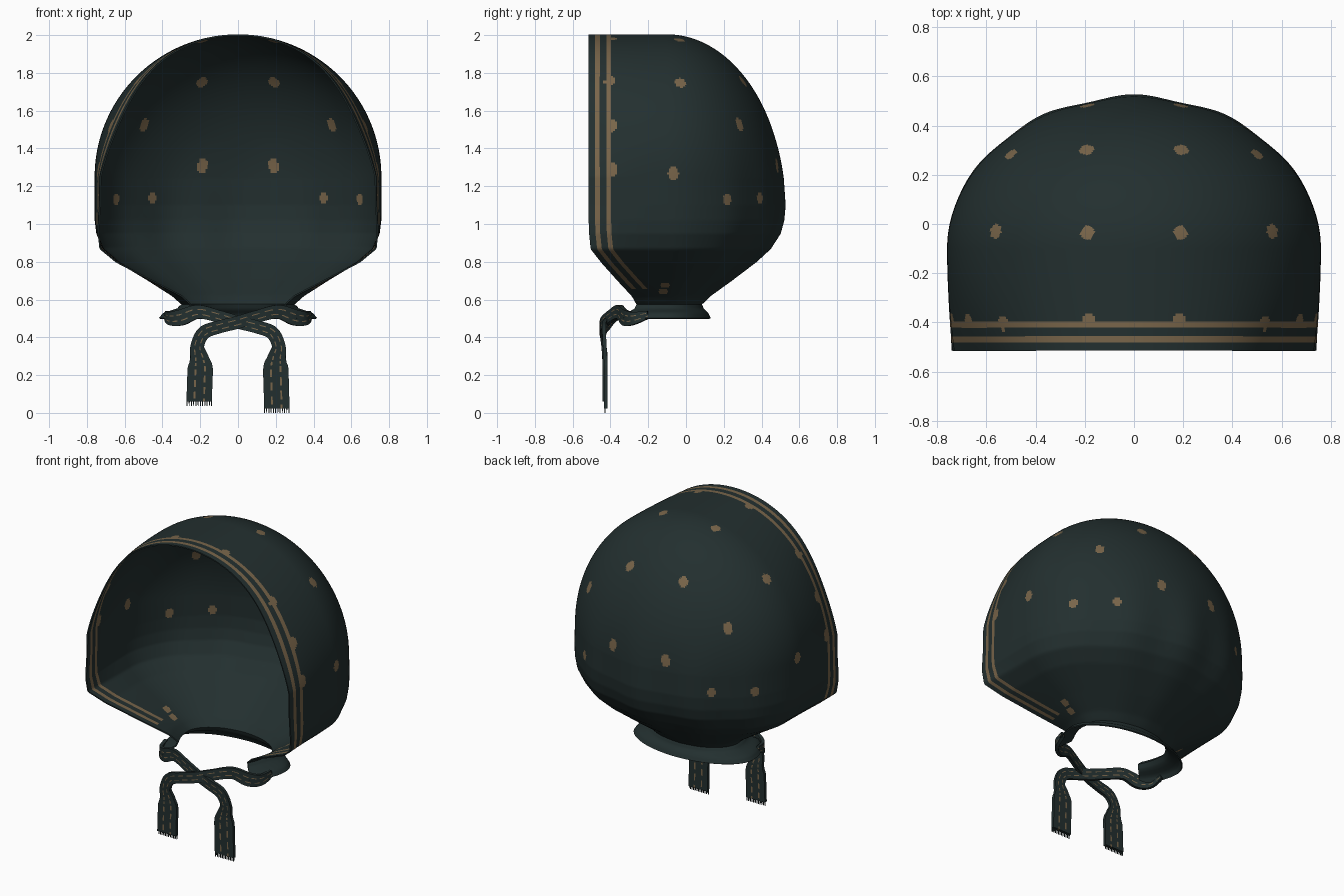
import bpy, bmesh, math
from mathutils import Vector

if "Cube" in bpy.data.objects:
    bpy.data.objects.remove(bpy.data.objects["Cube"])


def material(name, rgb):
    m = bpy.data.materials.new(name)
    m.diffuse_color = (*rgb, 1)
    m.use_nodes = True
    m.node_tree.nodes["Principled BSDF"].inputs["Base Color"].default_value = m.diffuse_color
    return m


CLOTH = material("dark_teal_cloth", (0.0165, 0.0285, 0.0285))
GOLD = material("dull_gold", (0.19, 0.13, 0.068))


def finish(bm, name, thick):
    me = bpy.data.meshes.new(name)
    bm.to_mesh(me)
    bm.free()
    ob = bpy.data.objects.new(name, me)
    bpy.context.collection.objects.link(ob)
    me.materials.append(CLOTH)
    me.materials.append(GOLD)
    bpy.context.view_layer.objects.active = ob
    ob.select_set(True)
    if thick:
        mod = ob.modifiers.new("thickness", "SOLIDIFY")
        mod.thickness, mod.offset = thick, 0
        bpy.ops.object.modifier_apply(modifier=mod.name)
    bpy.ops.object.shade_smooth_by_angle(angle=math.radians(50))
    ob.select_set(False)
    return ob


# Hood sections: z, front half width, middle half width, front y, back y
LOW = [(1.25, .727, .755, -.515, .51), (1.1, .73, .756, -.515, .518),
       (1.02, .735, .755, -.515, .51), (.95, .738, .746, -.513, .49),
       (.87, .73, .715, -.505, .44),
       (.8, .645, .635, -.45, .365), (.7, .455, .47, -.36, .235),
       (.62, .30, .345, -.285, .125), (.575, .25, .295, -.26, .08),
       (.55, .26, .32, -.27, .09), (.525, .30, .395, -.31, .115),
       (.5, .31, .415, -.33, .128)]


def section(z):
    if z >= 1.25:
        k = (z - 1.25) / .75
        w = .755 * math.sqrt(max(0, 1 - k * k))
        yb = -.1 + .618 * math.sqrt(max(0, 1 - ((z - 1.1) / .9) ** 2))
        return w * (.963 - .07 * math.sin(math.pi * k)), w, -.515, yb
    for a, b in zip(LOW, LOW[1:]):
        if z >= b[0] - 1e-6:
            t = (a[0] - z) / (a[0] - b[0])
            return [p + (q - p) * t for p, q in zip(a[1:], b[1:])]


EDGE = [0, .017, .034, .046, .059, .076, .094, .106, .119]
NF, NB, YC = 28, 100, -.1


def half_row(z):
    wf, wm, yf, yb = section(z)
    pts = []
    # straight part next to the face opening, with columns for the stripes
    ys = [yf + o for o in EDGE]
    ys += [ys[-1] + (YC - ys[-1]) * i / NF for i in range(1, NF + 1)]
    for y in ys:
        t = (YC - y) / (YC - yf)
        pts.append((wm + (wf - wm) * t * t, y, z))
    # rounded back, with gathers running up from the neck
    amp = max(0, 1 - abs(z - .95) / .5) * .016
    for i in range(1, NB + 1):
        p = math.pi / 2 * i / NB
        f = 1 + amp * math.sin(p) ** 2 * (math.cos(12 * (p - math.pi / 2)) - .2)
        x = wm * max(0, math.cos(p)) ** 1.01 * f
        pts.append((x if i < NB else 0, YC + (yb - YC) * math.sin(p) ** 1.01 * f, z))
    return pts


zs = [1.25 + .75 * math.cos(math.pi / 2 * i / 110) for i in range(110)]
zs += [1.25 - .75 * i / 90 for i in range(91)]
bm = bmesh.new()
grid = []
for z in zs:
    h = half_row(z)
    row = h + [(-x, y, zz) for x, y, zz in reversed(h[:-1])]
    grid.append([bm.verts.new(p) for p in row])
cols = len(grid[0])
for r, (a, b) in enumerate(zip(grid, grid[1:])):
    for c in range(cols - 1):
        f = bm.faces.new((a[c], a[c + 1], b[c + 1], b[c]))
        k = min(c, cols - 2 - c)
        # two border stripes along the face opening
        if k in (2, 3, 6, 7) and zs[r] > .66:
            f.material_index = 1

# Gold dots, mirrored left and right
DOTS = [(.19, -.035, 1.97), (.56, -.03, 1.74), (.195, .31, 1.76), (.51, .29, 1.53),
        (.185, .485, 1.315), (.72, -.07, 1.27), (.46, .39, 1.135), (.64, .21, 1.13),
        (.18, -.395, 1.97), (.51, -.395, 1.73), (.67, -.395, 1.52),
        (.73, -.395, 1.29), (.43, -.11, .68), (.38, -.12, .65)]
centres = [(f, f.calc_center_median()) for f in bm.faces]
for x, y, z in DOTS:
    for s in (1, -1):
        d = Vector((x * s, y, z))
        hub = min((c for _, c in centres), key=lambda c: (c - d).length_squared)
        for f, c in centres:
            v = c - hub
            v.z *= .8
            if v.length < (.029 if z > 1.2 else .025):
                f.material_index = 1
bmesh.ops.remove_doubles(bm, verts=bm.verts, dist=1e-5)
finish(bm, "head_scarf", .008)


def spline(pts, n):
    out = []
    for i in range(len(pts) - 1):
        p = [pts[max(0, min(len(pts) - 1, i + k))] for k in (-1, 0, 1, 2)]
        for j in range(n):
            t = j / n
            out.append([.5 * (2 * b + (c - a) * t + (2 * a - 5 * b + 4 * c - d) * t * t
                              + (3 * b - a - 3 * c + d) * t ** 3) for a, b, c, d in zip(*p)])
    return out + [list(pts[-1])]


# Tie path: x, y, z, half width
TIE = [(.38, -.2, .52, .02), (.36, -.28, .50, .034), (.30, -.325, .505, .042),
       (.21, -.355, .535, .036), (.1, -.395, .51, .033), (0, -.425, .48, .034),
       (-.1, -.44, .455, .034), (-.18, -.44, .425, .036), (-.215, -.435, .355, .036),
       (-.205, -.43, .29, .05), (-.2, -.43, .24, .066)]


def tie(name, side, dy, end):
    pts = TIE + [(-.203, -.43, (.24 + end) / 2, .067), (-.205, -.43, end, .068)]
    path = spline([(x * side, y + dy * max(0, 1 - abs(x) / .3), z, w)
                   for x, y, z, w in pts], 8)
    bm = bmesh.new()
    rows = []
    across = [-1, -.45, -.3, .0, .3, .45, 1]
    for i, q in enumerate(path):
        p = Vector(q[:3])
        t = Vector(path[min(i + 1, len(path) - 1)][:3]) - Vector(path[max(i - 1, 0)][:3])
        out = Vector((4 * p.x * max(0, (p.y + .4) * 5), -1, 0))
        n = t.cross(out).normalized()
        if i >= len(path) - 17:
            n = Vector((-side, 0, 0)) if n.x * side < 0 else Vector((side, 0, 0))
        rows.append([bm.verts.new(p + n * q[3] * u) for u in across])
    for i, (a, b) in enumerate(zip(rows, rows[1:])):
        for c in range(len(across) - 1):
            f = bm.faces.new((a[c], a[c + 1], b[c + 1], b[c]))
            # broken woven stripes
            if c in (1, 4) and (i + c) % 5 < 3:
                f.material_index = 1
    finish(bm, name, .02)
    # thread fringe at the loose end
    bm = bmesh.new()
    for k in range(12):
        x = -.205 * side + (k / 11 - .5) * .13
        bm.faces.new([bm.verts.new(v) for v in (
            (x - .003, -.43, end + .002), (x + .003, -.43, end + .002),
            (x + .002, -.43, end - .024), (x - .002, -.43, end - .024))])
    finish(bm, name + "_fringe", .005)


tie("front_tie", 1, -.01, .06)
tie("rear_tie", -1, .015, .024)
